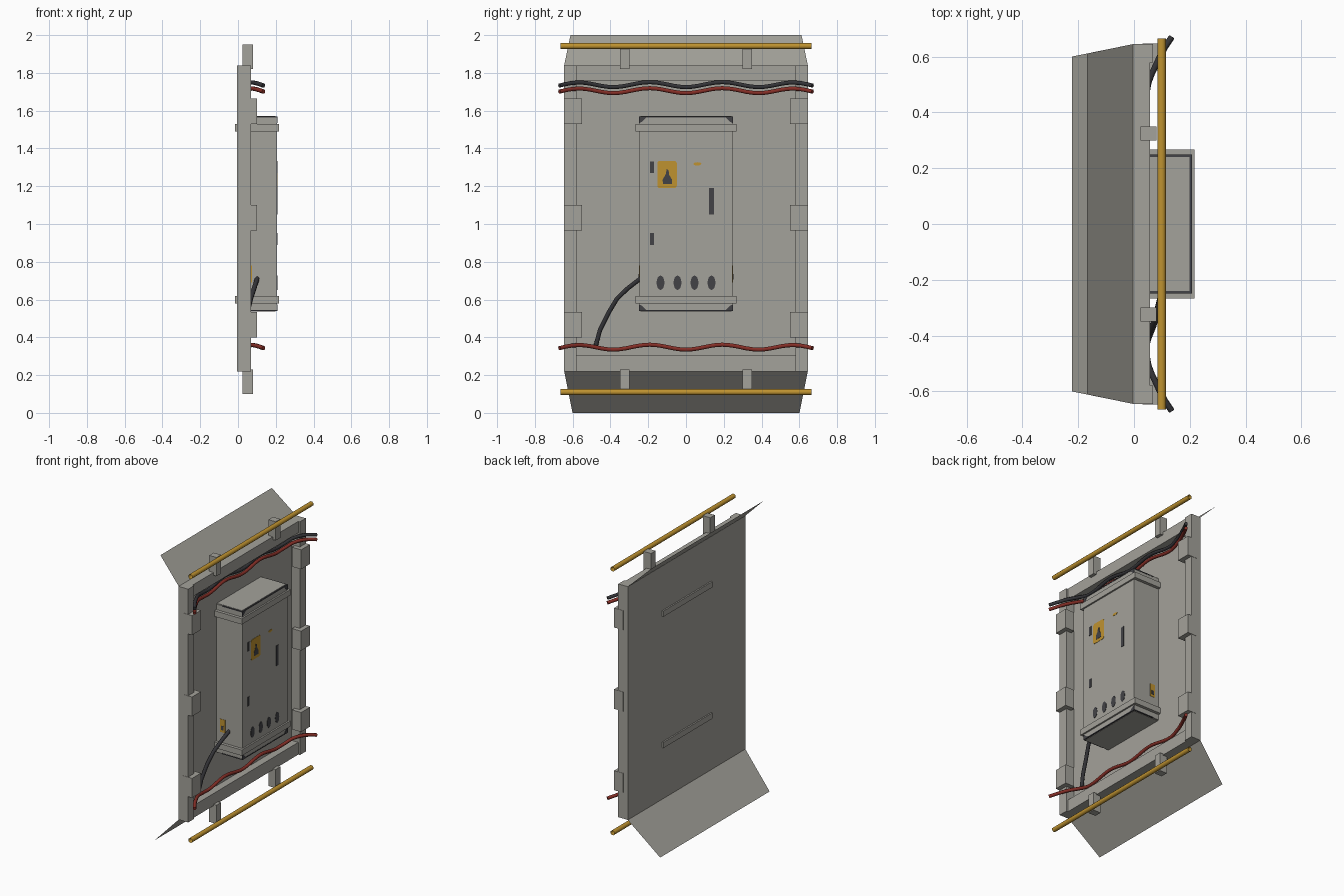
import bpy, bmesh, math
from mathutils import Vector

if "Cube" in bpy.data.objects:
    bpy.data.objects.remove(bpy.data.objects["Cube"])


def mat(name, rgb):
    m = bpy.data.materials.new(name)
    m.diffuse_color = (*rgb, 1)
    m.use_nodes = True
    m.node_tree.nodes["Principled BSDF"].inputs["Base Color"].default_value = m.diffuse_color
    return m


GREY = mat("warm grey paint", (0.37, 0.36, 0.325))
YELLOW = mat("warning yellow", (0.52, 0.29, 0.03))
RED = mat("cable red", (0.24, 0.028, 0.02))
BLACK = mat("rubber black", (0.035, 0.035, 0.04))
DARK = mat("dark fittings", (0.055, 0.055, 0.062))


def mesh(name, verts, faces, m):
    me = bpy.data.meshes.new(name)
    me.from_pydata(verts, [], faces)
    me.materials.append(m)
    ob = bpy.data.objects.new(name, me)
    bpy.context.collection.objects.link(ob)
    return ob


def box(name, x, y, z, m=GREY):
    v = [(a, b, c) for a in x for b in y for c in z]
    f = [(0, 1, 3, 2), (4, 6, 7, 5), (0, 4, 5, 1), (2, 3, 7, 6), (0, 2, 6, 4), (1, 5, 7, 3)]
    return mesh(name, v, f, m)


def tube(name, pts, r, sides, m, caps=True):
    """Sweep a round section along a path."""
    pts = [Vector(p) for p in pts]
    v, f = [], []
    for i, p in enumerate(pts):
        t = (pts[min(i + 1, len(pts) - 1)] - pts[max(i - 1, 0)]).normalized()
        a = Vector((1, 0, 0))
        a = (a - t * a.dot(t)).normalized()
        b = t.cross(a)
        for k in range(sides):
            g = math.tau * (k + 0.5) / sides
            v.append(p + (a * math.cos(g) + b * math.sin(g)) * r)
    for i in range(len(pts) - 1):
        for k in range(sides):
            j = (k + 1) % sides
            f.append((i * sides + k, i * sides + j, (i + 1) * sides + j, (i + 1) * sides + k))
    if caps:
        f.append(tuple(reversed(range(sides))))
        f.append(tuple(range(len(v) - sides, len(v))))
    ob = mesh(name, v, f, m)
    for p in ob.data.polygons:
        p.use_smooth = len(p.vertices) == 4
    return ob


def plate(name, outline, x, m, t=0.002):
    """Thin plate on the door, outline given as (y, z) points."""
    n = len(outline)
    v = [(x, *p) for p in outline] + [(x + t, *p) for p in outline]
    f = [tuple(reversed(range(n))), tuple(range(n, 2 * n))]
    f += [(i, (i + 1) % n, n + (i + 1) % n, n + i) for i in range(n)]
    return mesh(name, v, f, m)


def ellipse(cy, cz, ry, rz, n=16):
    return [(cy + ry * math.cos(math.tau * i / n), cz + rz * math.sin(math.tau * i / n)) for i in range(n)]


# Wall panel: back plate and raised frame
W = 0.645
box("back_plate", (-0.005, 0.006), (-W, W), (0.22, 1.84))
box("frame_top", (0, 0.057), (-W, W), (1.76, 1.84))
box("frame_bottom", (0, 0.057), (-W, W), (0.22, 0.305))
for s in (-1, 1):
    box("frame_side", (0, 0.069), sorted((s * 0.58, s * W)), (0.22, 1.84))
    # Edge clips
    for z in (0.40, 0.965, 1.53):
        box("edge_clip", (0.03, 0.10), sorted((s * 0.55, s * (W + 0.002))), (z, z + 0.135))
    # Rod brackets
    for z in ((1.82, 1.95), (0.10, 0.23)):
        box("rod_bracket", (0.024, 0.08), sorted((s * 0.30, s * 0.35)), z)

# Single-sheet flaps bent backwards
for name, z0, z1, x1 in (("top_flap", 1.84, 2.0, -0.168), ("bottom_flap", 0.22, 0.0, -0.222)):
    y1 = W - 0.2 * abs(x1)
    mesh(name, [(-0.004, -W, z0), (-0.004, W, z0), (x1, y1, z1), (x1, -y1, z1)], [(0, 1, 2, 3)], GREY)

# Open-ended yellow rods
for z in (1.942, 0.11):
    tube("yellow_rod", [(0.099, -0.665, z), (0.099, 0.665, z)], 0.0165, 8, YELLOW, caps=False)


# Wavy cables dipping into the recess, flaring out at the ends
def cable(name, z, m):
    pts = []
    for i in range(43):
        y = -0.67 + 1.34 * i / 42
        flare = max(0, (abs(y) - 0.52) / 0.15)
        x = 0.035 + 0.1 * min(1, flare) + 0.02 * max(0, 1 - abs(abs(y) - 0.52) / 0.1)
        pts.append((x, y, z - 0.013 * math.cos(math.tau * y / 0.385) - 0.006 * flare))
    tube(name, pts, 0.0115, 8, m)


cable("upper_black_cable", 1.738, BLACK)
cable("upper_red_cable", 1.706, RED)
cable("lower_red_cable", 0.348, RED)
tube("feed_cable", [(0.03, -0.478, 0.355), (0.038, -0.455, 0.44), (0.05, -0.41, 0.53),
                    (0.068, -0.365, 0.605), (0.085, -0.31, 0.658), (0.102, -0.24, 0.712)], 0.0125, 8, BLACK)

# Cabinet body and mounting straps
F = 0.206
box("cabinet", (0.0, F), (-0.247, 0.247), (0.54, 1.568))
for z in (0.578, 1.49):
    box("cabinet_strap", (-0.015, 0.217), (-0.268, 0.268), (z, z + 0.04))
# Dark worn edging and corners at both ends of the cabinet
for z, d in ((1.568, -1), (0.54, 1)):
    box("end_edging", (0.05, F + 0.002), (-0.249, 0.249), sorted((z - 0.001 * d, z + 0.005 * d)), DARK)
    box("end_cover", (0.002, F - 0.007), (-0.24, 0.24), sorted((z - 0.003 * d, z)), GREY)
    for s in (-1, 1):
        tri = [(s * 0.249, z), (s * 0.205, z), (s * 0.235, z + d * 0.028), (s * 0.249, z + d * 0.034)]
        plate("corner_wear", tri if s * d < 0 else tri[::-1], F, DARK)

# Warning sign with rounded corners
c, r = (-0.1, 1.262), 0.014
sign = []
for i in range(16):
    q = i // 4
    a = math.tau * (q / 4 + (i % 4) / 12)
    sy, sz = (1, -1, -1, 1)[q], (1, 1, -1, -1)[q]
    sign.append((c[0] + sy * (0.052 - r) + r * math.cos(a), c[1] + sz * (0.072 - r) + r * math.sin(a)))
plate("warning_sign", sign, F, YELLOW)
plate("sign_symbol", [(-0.122, 1.212), (-0.075, 1.212), (-0.074, 1.235), (-0.09, 1.262), (-0.092, 1.285),
                      (-0.102, 1.29), (-0.108, 1.262), (-0.124, 1.235)], F + 0.002, DARK)

# Door fittings: hinges, handle, small label, vent ports
for z in (0.89, 1.27):
    box("hinge", (F, F + 0.003), (-0.19, -0.17), (z, z + 0.062), DARK)
box("door_handle", (F, F + 0.003), (0.123, 0.148), (1.05, 1.19), DARK)
plate("small_label", ellipse(0.06, 1.318, 0.022, 0.009, 8), F, YELLOW)
for y in (-0.135, -0.045, 0.045, 0.135):
    plate("vent_port", ellipse(y, 0.689, 0.021, 0.038), F, DARK)

# Side labels
for s in (-1, 1):
    box("side_label", (0.035, 0.075), sorted((s * 0.247, s * 0.249)), (0.69, 0.78), YELLOW)
    box("side_label_symbol", (0.046, 0.064), sorted((s * 0.249, s * 0.2505)), (0.705, 0.735), DARK)

# Consistent outward normals
for ob in bpy.data.objects:
    bm = bmesh.new()
    bm.from_mesh(ob.data)
    bmesh.ops.recalc_face_normals(bm, faces=bm.faces)
    bm.to_mesh(ob.data)
    bm.free()
